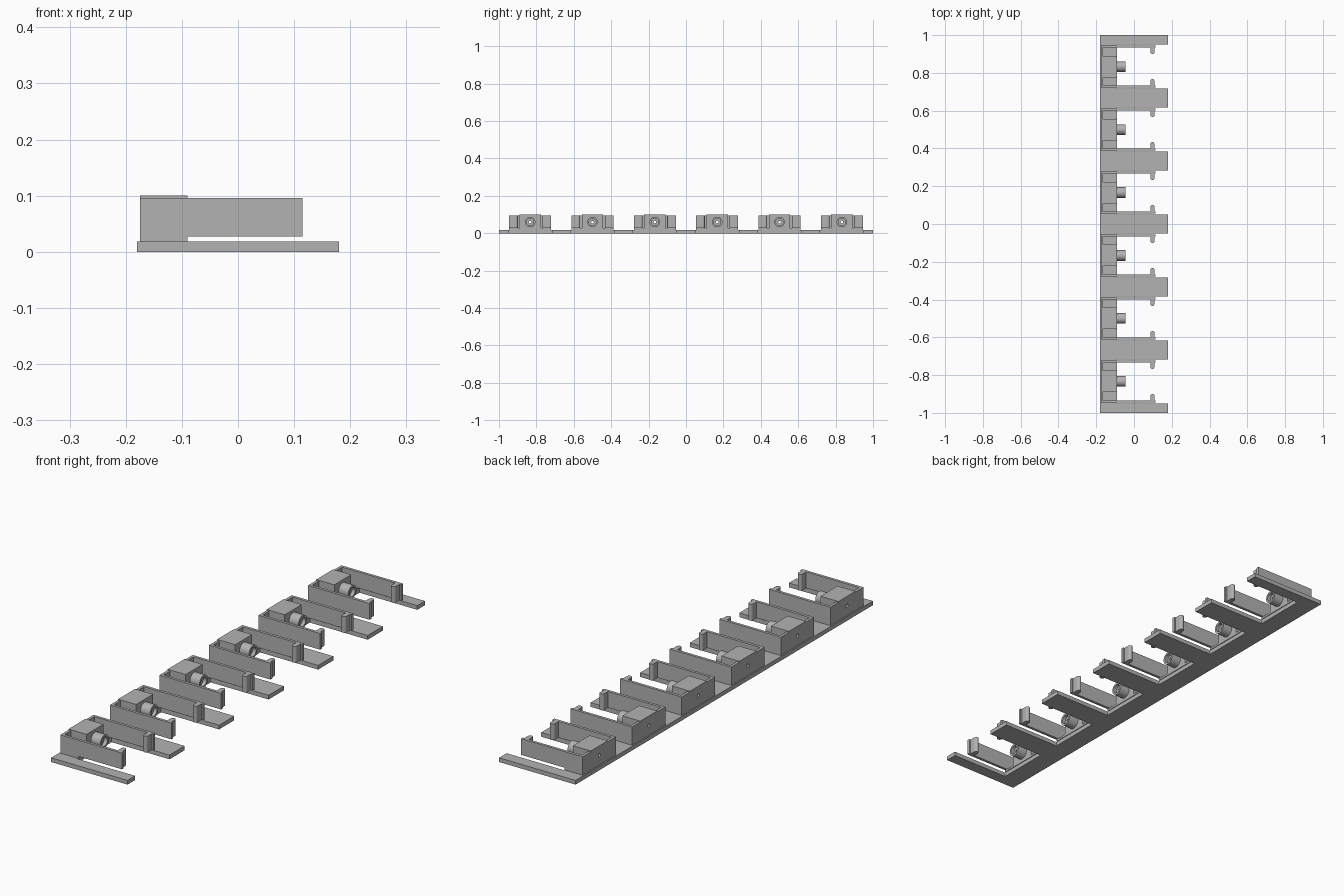
import bpy, bmesh, math
from mathutils import Matrix, Vector

cube = bpy.data.objects.get("Cube")
if cube:
    bpy.data.objects.remove(cube, do_unlink=True)

grey = bpy.data.materials.new("plain_grey")
grey.use_nodes = True
grey.diffuse_color = (0.45, 0.45, 0.45, 1)
grey.node_tree.nodes["Principled BSDF"].inputs["Base Color"].default_value = (0.45, 0.45, 0.45, 1)


def finish(name, bm):
    bmesh.ops.recalc_face_normals(bm, faces=bm.faces[:])
    mesh = bpy.data.meshes.new(name)
    bm.to_mesh(mesh)
    bm.free()
    mesh.materials.append(grey)
    obj = bpy.data.objects.new(name, mesh)
    bpy.context.collection.objects.link(obj)
    return obj


def prism(name, outline, z0, z1):
    """Extrude a flat outline from z0 up to z1."""
    bm = bmesh.new()
    face = bm.faces.new([bm.verts.new((x, y, z0)) for x, y in outline])
    out = bmesh.ops.extrude_face_region(bm, geom=[face])
    top = [v for v in out["geom"] if isinstance(v, bmesh.types.BMVert)]
    bmesh.ops.translate(bm, verts=top, vec=(0, 0, z1 - z0))
    return finish(name, bm)


def block(name, x0, x1, y0, y1, z0, z1):
    return prism(name, [(x0, y0), (x1, y0), (x1, y1), (x0, y1)], z0, z1)


def lathe(name, profile, y, z, steps=32):
    """Spin a closed (x, radius) profile around an axis along x."""
    bm = bmesh.new()
    rings = []
    for i in range(steps):
        a = 2 * math.pi * i / steps
        rings.append([bm.verts.new((x, y + r * math.cos(a), z + r * math.sin(a)))
                      for x, r in profile])
    n = len(profile)
    for i in range(steps):
        a, b = rings[i], rings[(i + 1) % steps]
        for j in range(n):
            k = (j + 1) % n
            bm.faces.new((a[j], a[k], b[k], b[j]))
    obj = finish(name, bm)
    obj.data.shade_smooth()
    obj.data.set_sharp_from_angle(angle=math.radians(35))
    return obj


PITCH = 1 / 3
BASE_TOP = 0.018
CENTRES = [(i - 2.5) * PITCH for i in range(6)]
AXIS_Z = 0.06
SPINE = -0.093

# Comb-shaped base plate: a spine with seven fingers
comb = [(-0.18, 1), (-0.18, -1)]
for i in range(7):
    y = (i - 3) * PITCH
    low, high = max(y - 0.051, -1), min(y + 0.051, 1)
    if i > 0:
        comb.append((SPINE, low))
    comb += [(0.18, low), (0.18, high)]
    if i < 6:
        comb.append((SPINE, high))
prism("base_comb", comb, 0, BASE_TOP)

# Clip outline: back wall, two arms and round-nosed hooks
HOOK_R = 0.0105
half = [(-0.175, 0.112), (0.115, 0.112), (0.115, 0.1), (0.108, 0.1)]
for i in range(9):
    a = math.pi * i / 8
    half.append((0.0975 + HOOK_R * math.cos(a), 0.0765 - HOOK_R * math.sin(a)))
half += [(0.087, 0.1), (-0.163, 0.1)]
clip = half + [(x, -y) for x, y in reversed(half)]

# Drill for the small holes through the back walls
bm = bmesh.new()
for y in CENTRES:
    place = Matrix.Translation(Vector((-0.13, y, AXIS_Z))) @ Matrix.Rotation(math.pi / 2, 4, "Y")
    bmesh.ops.create_cone(bm, cap_ends=True, segments=20, radius1=0.007,
                          radius2=0.007, depth=0.2, matrix=place)
drill = finish("hole_drill", bm)
drill.hide_render = True
drill.hide_viewport = True


def bore(obj):
    cut = obj.modifiers.new("bore", "BOOLEAN")
    cut.operation = "DIFFERENCE"
    cut.solver = "EXACT"
    cut.object = drill


for i, y in enumerate(CENTRES, 1):
    bore(prism(f"clip_{i}", [(px, py + y) for px, py in clip], 0.027, 0.096))
    block(f"clip_foot_{i}", -0.175, -0.163, y - 0.112, y + 0.112, BASE_TOP, 0.027)
    block(f"shelf_{i}", -0.163, -0.09, y - 0.112, y + 0.112, BASE_TOP, 0.027)
    bore(block(f"housing_{i}", -0.175, -0.09, y - 0.057, y + 0.057, 0.027, 0.1))
    # Hollow barrel with a bored pin inside
    lathe(f"barrel_{i}", [(-0.092, 0.028), (-0.045, 0.028), (-0.045, 0.019), (-0.092, 0.019)],
          y, AXIS_Z)
    lathe(f"barrel_core_{i}", [(-0.092, 0.0195), (-0.06, 0.0195), (-0.06, 0.007), (-0.092, 0.007)],
          y, AXIS_Z)
